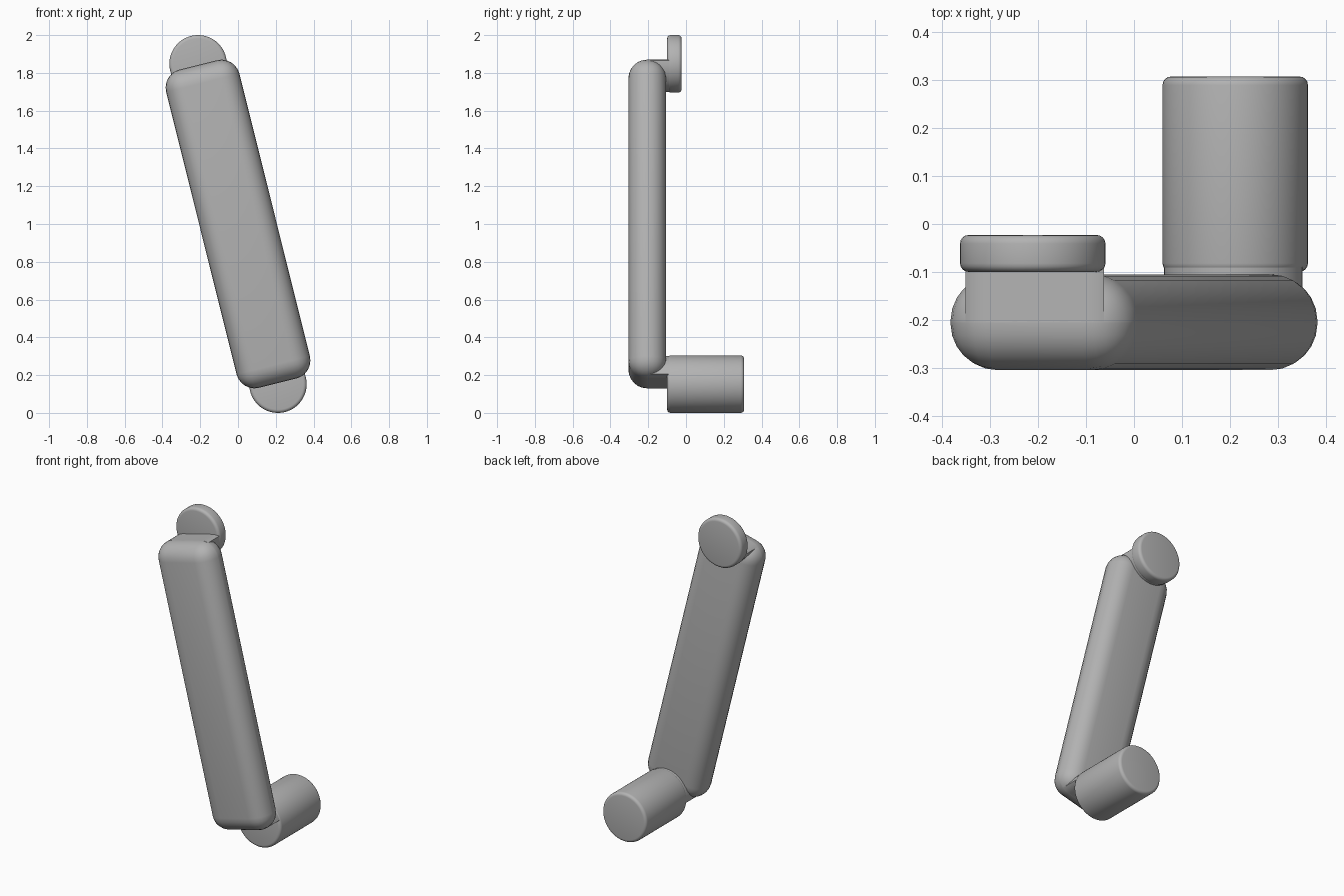
import bpy, bmesh
from math import sin, cos, pi, radians, sqrt
from mathutils import Matrix, Vector

cube = bpy.data.objects.get("Cube")
if cube:
    bpy.data.objects.remove(cube)

GREY = (0.45, 0.45, 0.45, 1)
mat = bpy.data.materials.new("plain grey")
mat.use_nodes = True
mat.diffuse_color = GREY
mat.node_tree.nodes["Principled BSDF"].inputs["Base Color"].default_value = GREY

HALF_W, HALF_L, ROUND, JOINT = 0.2, 0.868, 0.098, 0.874
ARM_Y = -0.205
TILT = Matrix.Translation((0, 0, 1)) @ Matrix.Rotation(radians(-14), 4, 'Y')


def finish(name, bm, bevel=0, segments=4):
    """Turn a bmesh in arm space into a tilted, smooth-shaded object."""
    bmesh.ops.recalc_face_normals(bm, faces=bm.faces)
    if bevel:
        edges = [e for e in bm.edges if e.calc_face_angle(0) > radians(40)]
        bmesh.ops.bevel(bm, geom=edges, offset=bevel, segments=segments,
                        profile=0.5, affect='EDGES', clamp_overlap=True)
    bm.transform(TILT)
    mesh = bpy.data.meshes.new(name)
    bm.to_mesh(mesh)
    bm.free()
    mesh.materials.append(mat)
    obj = bpy.data.objects.new(name, mesh)
    bpy.context.collection.objects.link(obj)
    bpy.ops.object.select_all(action='DESELECT')
    obj.select_set(True)
    bpy.context.view_layer.objects.active = obj
    bpy.ops.object.shade_smooth_by_angle(angle=radians(35))


def prism(outline, y0, y1):
    """Extrude an (x, z) outline along y."""
    bm = bmesh.new()
    face = bm.faces.new([bm.verts.new((x, y0, z)) for x, z in outline])
    ext = bmesh.ops.extrude_face_region(bm, geom=[face])
    verts = [v for v in ext["geom"] if isinstance(v, bmesh.types.BMVert)]
    bmesh.ops.translate(bm, verts=verts, vec=Vector((0, y1 - y0, 0)))
    return bm


def circle(radius, end, n=64):
    return [(radius * cos(2 * pi * i / n), end * JOINT + radius * sin(2 * pi * i / n))
            for i in range(n)]


def arm_end(x):
    """Height of the arm's rounded end at a given sideways offset."""
    over = max(0, abs(x) - (HALF_W - ROUND))
    return HALF_L - ROUND + sqrt(max(0, ROUND ** 2 - over ** 2))


# Main arm: box with fully rounded edges
rect = [(-HALF_W, -HALF_L), (HALF_W, -HALF_L), (HALF_W, HALF_L), (-HALF_W, HALF_L)]
finish("arm", prism(rect, ARM_Y - 0.1, ARM_Y + 0.1), ROUND, 6)

# At each end: a round joint trimmed flush with the arm, and a round knob
for part, end, back in (("pivot_disc", 1, -0.023), ("grip_handle", -1, 0.308)):
    neck = [(x, end * min(end * z, arm_end(x))) for x, z in circle(0.149, end)]
    finish(part + "_neck", prism(neck, ARM_Y, -0.085))
    finish(part, prism(circle(0.152, end), -0.1, back), 0.018)
